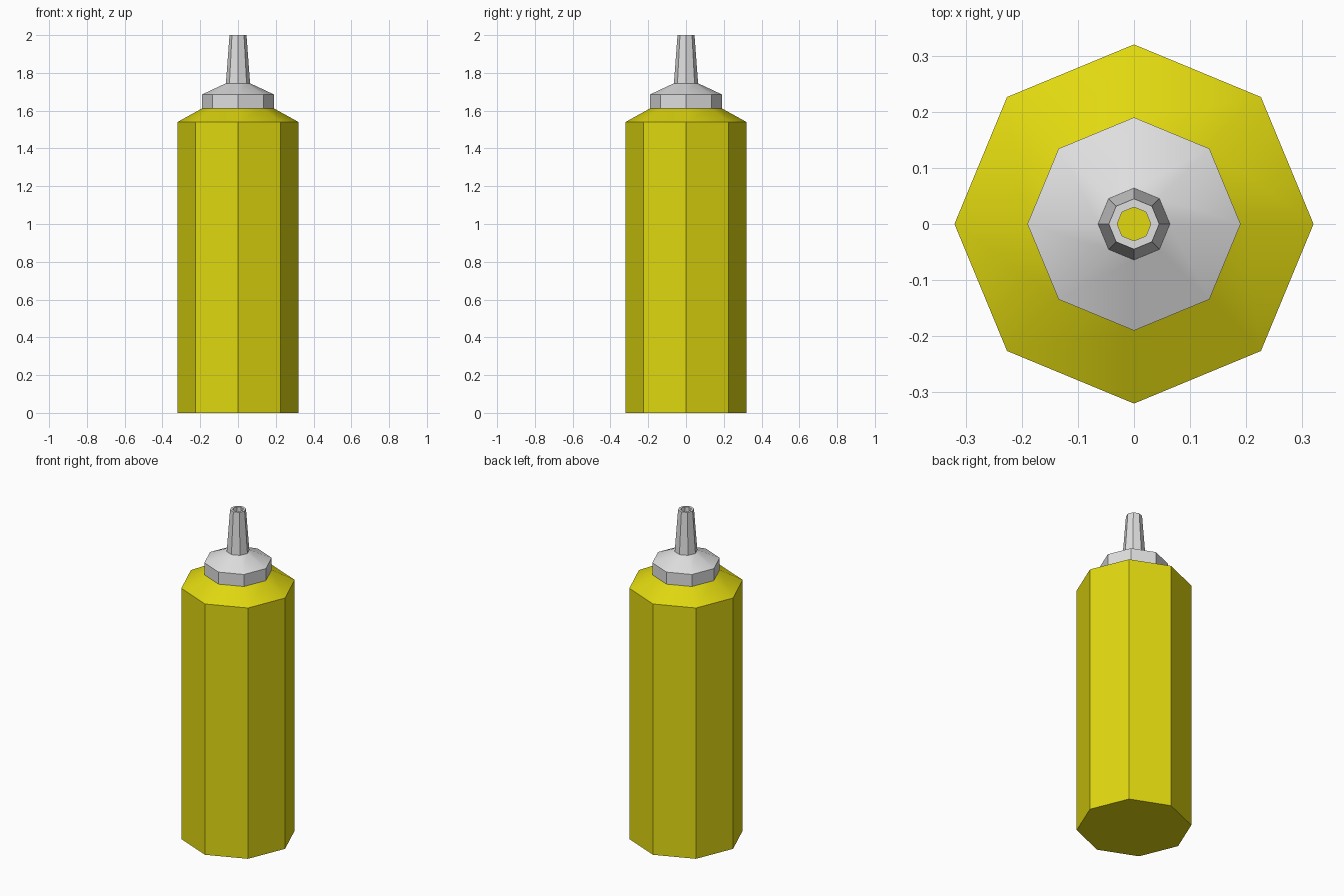
import bpy, bmesh, math

if "Cube" in bpy.data.objects:
    bpy.data.objects.remove(bpy.data.objects["Cube"])

SIDES = 8


def material(name, rgb):
    m = bpy.data.materials.new(name)
    m.diffuse_color = (*rgb, 1)
    m.use_nodes = True
    m.node_tree.nodes["Principled BSDF"].inputs["Base Color"].default_value = m.diffuse_color
    return m


def lathe(name, profile, mat, close_start=False, close_end=False):
    """Revolve (radius, z) points, listed so the outside goes upwards."""
    bm = bmesh.new()
    rings = []
    for r, z in profile:
        angles = [2 * math.pi * i / SIDES for i in range(SIDES)]
        rings.append([bm.verts.new((r * math.cos(a), r * math.sin(a), z)) for a in angles])
    for low, high in zip(rings, rings[1:]):
        for i in range(SIDES):
            j = (i + 1) % SIDES
            bm.faces.new((low[i], low[j], high[j], high[i]))
    if close_start:
        bm.faces.new(rings[0][::-1])
    if close_end:
        bm.faces.new(rings[-1])
    mesh = bpy.data.meshes.new(name)
    bm.to_mesh(mesh)
    bm.free()
    mesh.materials.append(mat)
    ob = bpy.data.objects.new(name, mesh)
    bpy.context.collection.objects.link(ob)
    # Facets of the sloped cones blend, upright walls stay flat
    bpy.ops.object.select_all(action='DESELECT')
    ob.select_set(True)
    bpy.context.view_layer.objects.active = ob
    bpy.ops.object.shade_smooth_by_angle(angle=math.radians(25))
    return ob


yellow = material("yellow_plastic", (0.75, 0.69, 0.005))
grey = material("light_grey_plastic", (0.74, 0.74, 0.74))

# Bottle body with sloped shoulder
lathe("bottle_body", [(0.32, 0), (0.32, 1.54), (0.19, 1.612)], yellow, True, True)

# Screw cap and hollow tapered nozzle, open down to the bottle top
lathe("cap_and_nozzle",
      [(0.19, 1.612), (0.19, 1.686), (0.064, 1.745), (0.045, 2.0),
       (0.03, 2.0), (0.03, 1.613)], grey)
